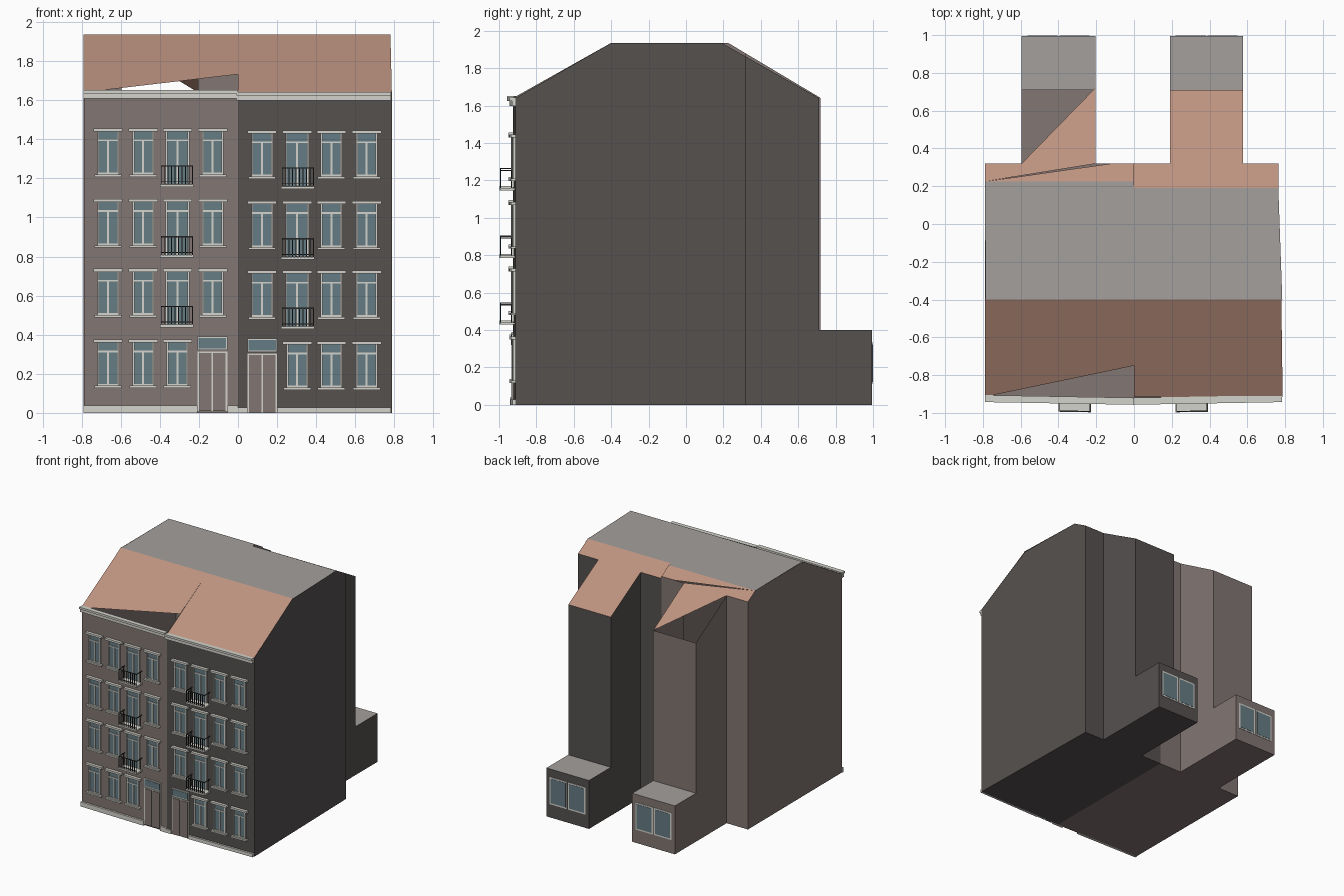
import bpy, bmesh
from mathutils import Matrix, Vector

old = bpy.data.objects.get("Cube")
if old:
    bpy.data.objects.remove(old, do_unlink=True)


def linear(c):
    c /= 255
    return c / 12.92 if c < 0.04 else ((c + 0.055) / 1.055) ** 2.4


# Flat colours
COLOURS = {
    "brown_plaster": (130, 118, 114), "dark_plaster": (85, 81, 79),
    "terracotta_tile": (190, 147, 128), "grey_roofing": (163, 160, 157),
    "pale_trim": (212, 211, 204), "window_glass": (102, 125, 133),
    "door_brown": (130, 118, 114), "dark_iron": (60, 58, 58),
}
MATS = []
for name, rgb in COLOURS.items():
    m = bpy.data.materials.new(name)
    m.use_nodes = True
    col = (*[linear(c) for c in rgb], 1)
    m.diffuse_color = col
    m.node_tree.nodes["Principled BSDF"].inputs["Base Color"].default_value = col
    MATS.append(m)
BROWN, DARK, TILE, GREY, TRIM, GLASS, DOOR, IRON = range(len(MATS))

TOP, EAVE, RIDGE_Y, BACK_Y = 1.935, 1.64, -0.4, 0.32


def finish(bm, name):
    me = bpy.data.meshes.new(name)
    bm.to_mesh(me)
    bm.free()
    for m in MATS:
        me.materials.append(m)
    ob = bpy.data.objects.new(name, me)
    bpy.context.collection.objects.link(ob)
    return ob


def box(bm, lo, hi, mat):
    lo, hi = Vector(lo), Vector(hi)
    mtx = Matrix.Translation((lo + hi) / 2) @ Matrix.Diagonal((*(hi - lo), 1))
    verts = bmesh.ops.create_cube(bm, size=1, matrix=mtx)["verts"]
    for f in {f for v in verts for f in v.link_faces}:
        f.material_index = mat
    return verts


def facade_y(x):
    return -0.925 + 0.018 * abs(x)


def face(bm, pts, mat):
    bm.faces.new([bm.verts.new(p) for p in pts]).material_index = mat


class House:
    """One half of the pair; side is -1 for the right-hand house, +1 for the left."""

    def __init__(self, side, label, wall, flat_y, wing_y, drop, wing_x):
        self.s, self.label, self.wall = side, label, wall
        self.flat_y, self.wing_y, self.drop, self.wing_x = flat_y, wing_y, drop, wing_x

    def x(self, d):
        return self.s * d - (0.007 if self.s > 0 else 0)

    def height(self, y):
        if y < RIDGE_Y:
            return max(EAVE, EAVE + (y + 0.91) / (RIDGE_Y + 0.91) * (TOP - EAVE))
        if y > self.flat_y:
            return TOP - (y - self.flat_y) / (self.wing_y - self.flat_y) * (TOP - EAVE)
        return TOP

    def plate(self, bm, x0, x1, z0, z1, depth, mat, back=-0.005):
        """Box on the facade, with x as distance from the party wall."""
        a, b = sorted((self.x(x0), self.x(x1)))
        for v in box(bm, (a, -depth, z0 - self.drop), (b, -back, z1 - self.drop), mat):
            v.co.y += facade_y(v.co.x)

    def roof_face(self, bm, pts, mat):
        pts = pts if self.s < 0 else pts[::-1]
        face(bm, [(self.s * x, y, self.height(y)) for x, y in pts], mat)

    def shell(self):
        bm = bmesh.new()
        s, (w0, w1) = self.s, self.wing_x
        side = 0.79 if s < 0 else 0.762
        plan = [(0, facade_y(0)), (0, BACK_Y), (w0, BACK_Y), (w0, self.wing_y),
                (w1, self.wing_y), (w1, BACK_Y), (side, BACK_Y), (0.787, facade_y(0.787))]
        if s > 0:
            plan = plan[::-1]
        pts = [(s * x, y) for x, y in plan]
        # Walls follow the roof profile along their top edge
        for (xa, ya), (xb, yb) in zip(pts, pts[1:] + pts[:1]):
            if s > 0 and xa == xb == 0:
                continue
            ts = [0, 1] + [(c - ya) / (yb - ya) for c in (RIDGE_Y, self.flat_y)
                           if min(ya, yb) < c < max(ya, yb)]
            top = [(xa + (xb - xa) * t, ya + (yb - ya) * t) for t in sorted(ts, reverse=True)]
            face(bm, [(xa, ya, 0), (xb, yb, 0)] + [(x, y, self.height(y)) for x, y in top],
                 self.wall)
        face(bm, [(x, y, 0) for x, y in reversed(pts)], self.wall)
        finish(bm, self.label + "_walls")

    def roof(self):
        bm = bmesh.new()
        f, e, (w0, w1) = self.flat_y, -0.915, self.wing_x
        out = 0.79 if self.s < 0 else 0.764
        self.roof_face(bm, [(0, f), (out, f), (0.785, RIDGE_Y), (0, RIDGE_Y)], GREY)
        if self.s < 0:
            # Skewed slopes leave open wedges at the front eave and the rear wing
            self.roof_face(bm, [(0, RIDGE_Y), (out, RIDGE_Y), (out, e), (0, -0.75)], TILE)
            self.roof_face(bm, [(0, BACK_Y), (0.12, BACK_Y), (out, f), (0, f)], TILE)
            self.roof_face(bm, [(0.2, BACK_Y), (out, BACK_Y), (out, f)], TILE)
            self.roof_face(bm, [(w0, self.wing_y), (w1, BACK_Y), (w0, BACK_Y)], TILE)
        else:
            self.roof_face(bm, [(0, RIDGE_Y), (0.78, RIDGE_Y), (0.787, e), (0, e)], TILE)
            self.roof_face(bm, [(0, BACK_Y), (out, BACK_Y), (out, f), (0, f)], TILE)
            self.roof_face(bm, [(w0, self.wing_y), (w1, self.wing_y),
                                (w1, BACK_Y), (w0, BACK_Y)], TILE)
        finish(bm, self.label + "_roof")

    def annex(self):
        bm = bmesh.new()
        a, b = sorted(self.s * w for w in self.wing_x)
        box(bm, (a, self.wing_y - 0.01, 0), (b, 0.994, 0.4), self.wall)
        bm.normal_update()
        for f in bm.faces:
            if f.normal.z > 0.5:
                f.material_index = GREY
        finish(bm, self.label + "_annex")
        # Pair of rear windows
        bm = bmesh.new()
        for c in (a + 0.11, b - 0.11):
            box(bm, (c - 0.08, 0.99, 0.11), (c + 0.08, 0.997, 0.335), TRIM)
            box(bm, (c - 0.068, 0.99, 0.122), (c + 0.068, 0.999, 0.323), GLASS)
        finish(bm, self.label + "_annex_windows")

    def window(self, bm, c, top, balcony):
        low = top - (0.285 if balcony else 0.245)
        w = 0.056 if balcony else 0.05
        self.plate(bm, c - w, c + w, low, top - 0.01, 0.004, GLASS)
        for e in (c - w, c + w):
            self.plate(bm, e - 0.005, e + 0.005, low, top - 0.01, 0.012, TRIM)
        self.plate(bm, c - 0.075, c + 0.075, top - 0.016, top, 0.024, TRIM)
        self.plate(bm, c - w, c + w, top - 0.066, top - 0.057, 0.01, TRIM)
        self.plate(bm, c - 0.005, c + 0.005, low, top - 0.06, 0.01, TRIM)
        if not balcony:
            self.plate(bm, c - w, c + w, low, low + 0.018, 0.01, TRIM)
            self.plate(bm, c - 0.07, c + 0.07, low - 0.004, low + 0.008, 0.024, TRIM)

    def balcony(self, bm, c, top):
        base, rail, h, d = top - 0.3, top - 0.19, 0.08, 0.074
        self.plate(bm, c - 0.086, c + 0.086, base, base + 0.013, d + 0.002, TRIM)
        self.plate(bm, c - h, c + h, rail - 0.006, rail, d, IRON, d - 0.005)
        self.plate(bm, c - h, c + h, base + 0.025, base + 0.029, d, IRON, d - 0.004)
        for i in range(10):
            b = c - h + i * 2 * h / 9
            self.plate(bm, b - 0.002, b + 0.002, base, rail, d, IRON, d - 0.004)
        for e in (c - h, c + h):
            self.plate(bm, e - 0.002, e + 0.002, rail - 0.006, rail, d, IRON)
            self.plate(bm, e - 0.002, e + 0.002, base, rail, 0.016, IRON, 0.012)

    def facade(self):
        columns, rows = (0.13, 0.31, 0.485, 0.665), (0.376, 0.738, 1.094, 1.456)
        win, bal = bmesh.new(), bmesh.new()
        for r, top in enumerate(rows):
            for k, c in enumerate(columns):
                if r == 0 and k == 0:
                    continue
                has_balcony = r > 0 and k == 1
                self.window(win, c, top, has_balcony)
                if has_balcony:
                    self.balcony(bal, c + 0.003, top)
        finish(win, self.label + "_windows")
        finish(bal, self.label + "_balconies")
        # Double door with glazed light above
        bm = bmesh.new()
        d0, d1 = 0.055, 0.207
        self.plate(bm, d0, d1, 0.322, 0.39, 0.008, TRIM)
        self.plate(bm, d0 + 0.006, d1 - 0.006, 0.33, 0.382, 0.012, GLASS)
        self.plate(bm, d0, d1, 0.01, 0.315, 0.006, TRIM)
        mid = (d0 + d1) / 2
        for a, b in ((d0 + 0.008, mid - 0.004), (mid + 0.004, d1 - 0.008)):
            self.plate(bm, a, b, 0.01, 0.307, 0.01, DOOR)
        finish(bm, self.label + "_door")
        # Plinth broken at the door, and eaves cornice
        bm = bmesh.new()
        end = 0.79
        self.plate(bm, 0, d0, self.drop, 0.038, 0.016, TRIM)
        self.plate(bm, d1, end, self.drop, 0.038, 0.016, TRIM)
        finish(bm, self.label + "_plinth")
        bm = bmesh.new()
        self.plate(bm, 0, end, 1.608, 1.635, 0.02, TRIM)
        self.plate(bm, 0, end, 1.635, 1.652, 0.032, TRIM)
        finish(bm, self.label + "_cornice")

    def build(self):
        self.shell()
        self.roof()
        self.annex()
        self.facade()


House(-1, "right_house", BROWN, 0.225, 0.72, 0, (0.205, 0.595)).build()
House(1, "left_house", DARK, 0.19, 0.71, 0.01, (0.19, 0.578)).build()
